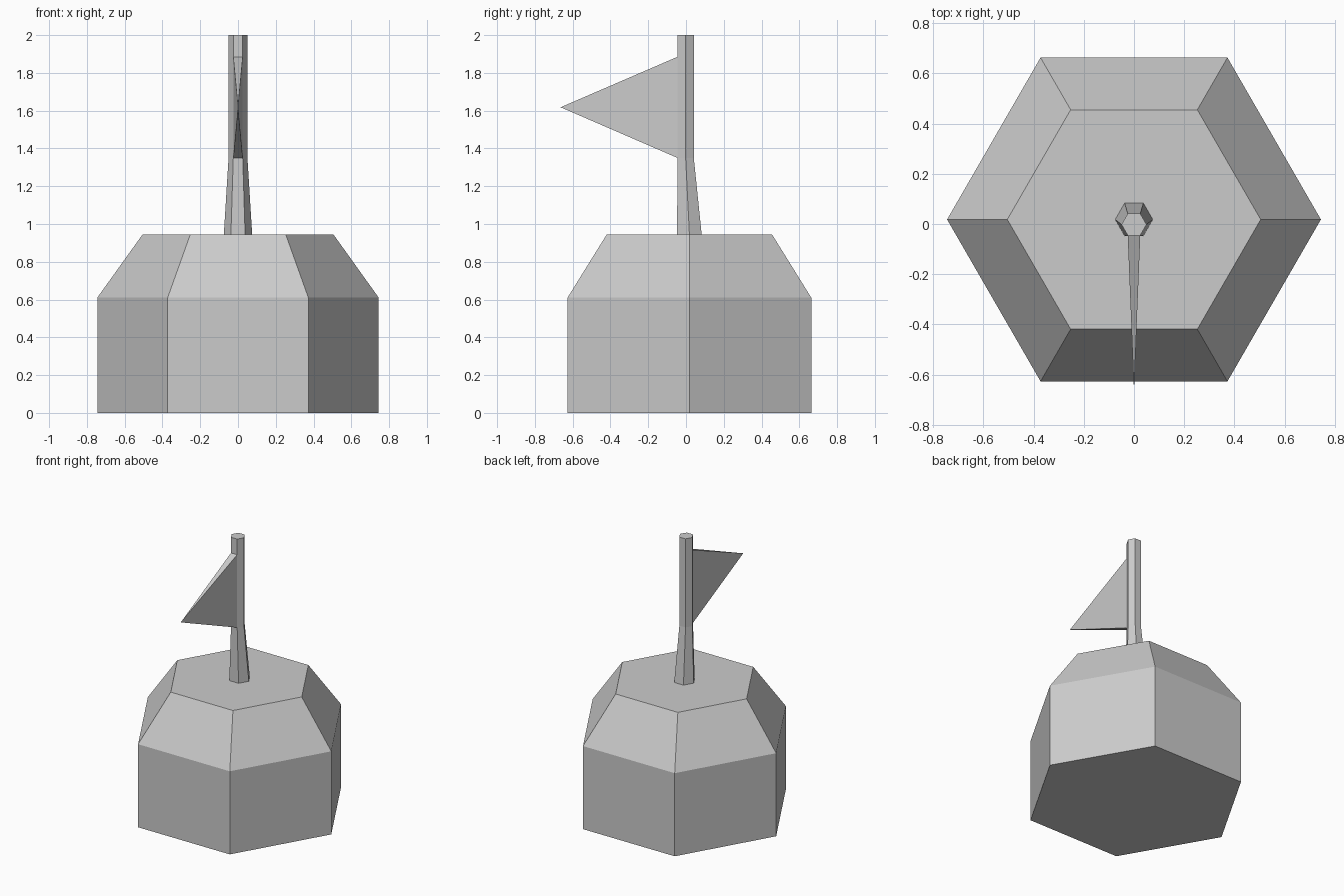
import bpy
import bmesh
from math import cos, sin, pi

if "Cube" in bpy.data.objects:
    bpy.data.objects.remove(bpy.data.objects["Cube"])


def hex_ring(bm, radius, yc, z):
    return [bm.verts.new((radius * cos(i * pi / 3), yc + radius * sin(i * pi / 3), z))
            for i in range(6)]


def finish(bm, name):
    bmesh.ops.recalc_face_normals(bm, faces=bm.faces)
    mesh = bpy.data.meshes.new(name)
    bm.to_mesh(mesh)
    bm.free()
    obj = bpy.data.objects.new(name, mesh)
    bpy.context.collection.objects.link(obj)
    return obj


def hex_loft(name, sections, cap_bottom=True):
    """Skin hexagonal sections given as (radius, centre y, z)."""
    bm = bmesh.new()
    rings = [hex_ring(bm, *s) for s in sections]
    for a, b in zip(rings, rings[1:]):
        for i in range(6):
            j = (i + 1) % 6
            bm.faces.new((a[i], a[j], b[j], b[i]))
    bm.faces.new(rings[-1])
    if cap_bottom:
        bm.faces.new(rings[0][::-1])
    return finish(bm, name)


YC = 0.018

# Hexagonal base with bevelled shoulder
hex_loft("base", [(0.745, YC, 0), (0.745, YC, 0.61), (0.505, YC, 0.945)])

# Pole, flared at the back of its foot, with a vertical front face
POLE_R, POLE_Y = 0.05, -0.002
hex_loft("pole", [(0.075, YC, 0.945), (POLE_R, POLE_Y, 1.35), (POLE_R, POLE_Y, 2.0)],
         cap_bottom=False)

# Pennant: pyramid growing out of the pole's front face to a point
bm = bmesh.new()
front_y = POLE_Y - POLE_R * cos(pi / 6)
root = [bm.verts.new((x * POLE_R / 2, front_y, z))
        for x, z in ((-1, 1.35), (1, 1.35), (1, 1.885), (-1, 1.885))]
tip = bm.verts.new((0, -0.664, 1.618))
for i in range(4):
    bm.faces.new((root[i], root[(i + 1) % 4], tip))
bm.faces.new(root[::-1])
finish(bm, "pennant")
